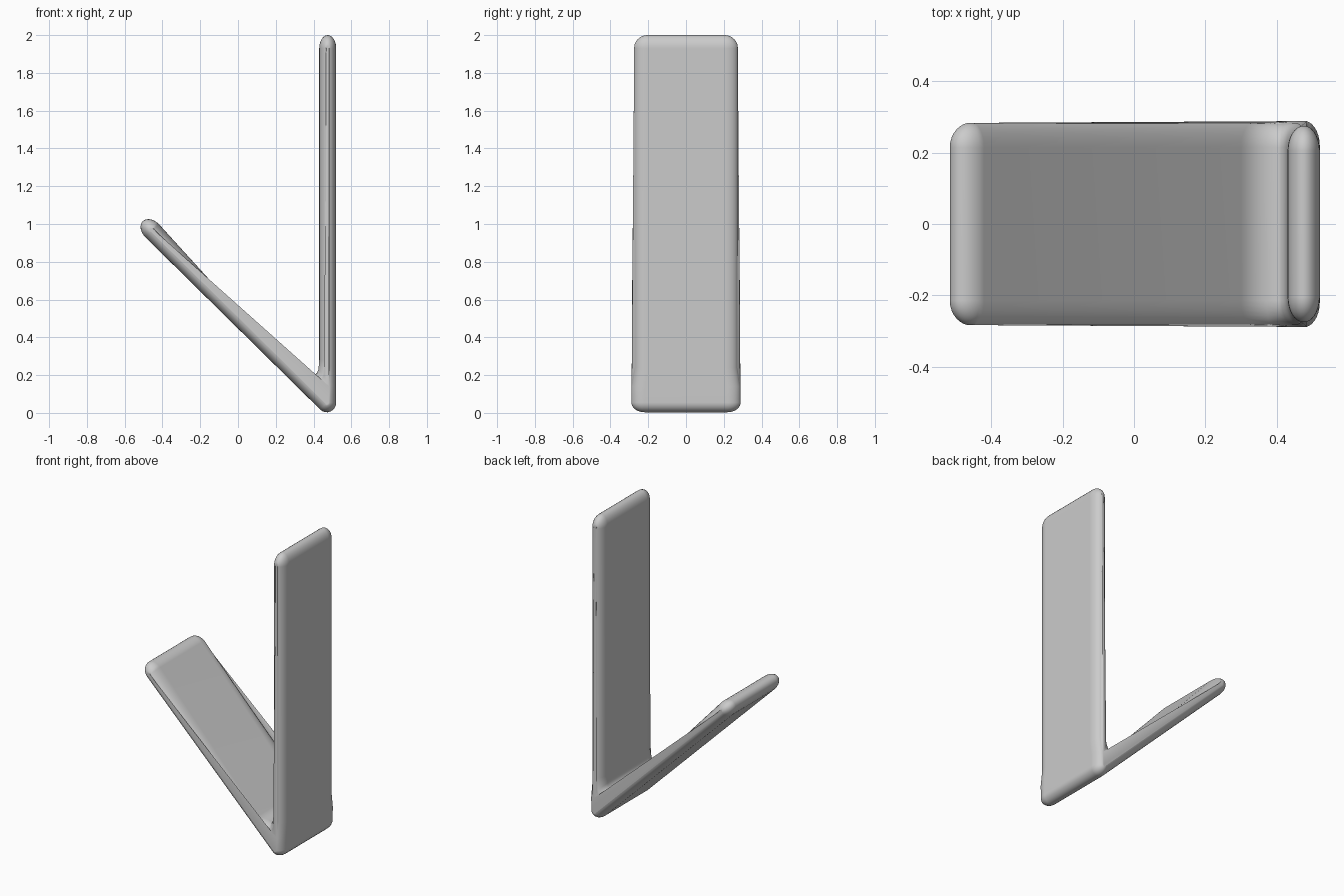
import bpy
import bmesh
from math import sin, cos, radians
from mathutils import Vector

cube = bpy.data.objects.get("Cube")
if cube:
    bpy.data.objects.remove(cube, do_unlink=True)

# Single plain grey
grey = bpy.data.materials.new("plain grey")
grey.use_nodes = True
grey.diffuse_color = (0.6, 0.6, 0.6, 1)
grey.node_tree.nodes["Principled BSDF"].inputs["Base Color"].default_value = (0.6, 0.6, 0.6, 1)

UPRIGHT, SLANT, BASE = 0.275, 0.284, 0.289   # half widths of each zone
ROUND = 0.07                                 # depth of the rounded side edges
outline = []                                 # (core point, offset to surface, half width)


def add(core, offset, width):
    outline.append((Vector(core), Vector(offset), width))


def arc(core, axis, length, radius, start, end, steps, width):
    """Elliptical arc about a core point, angles measured from the axis."""
    axis = Vector(axis).normalized()
    side = Vector((-axis.y, axis.x))
    for i in range(steps + 1):
        a = radians(start + (end - start) * i / steps)
        add(core, axis * cos(a) * length + side * sin(a) * radius, width)


# Outer heel, from the slanted underside round to the upright
arc((0.47, 0.055), (1, 0), 0.05, 0.052, -135, 0, 8, BASE)
add((0.475, 0.14), (0.045, 0), BASE)
add((0.475, 0.24), (0.045, 0), UPRIGHT)
# Rounded top of the upright
arc((0.475, 1.93), (0, 1), 0.07, 0.045, -90, 90, 12, UPRIGHT)
# Soft fillet inside the bend
add((0.475, 0.28), (-0.045, 0), UPRIGHT)
add((0.462, 0.19), (-0.036, 0.04), SLANT)
add((0.445, 0.15), (-0.028, 0.06), SLANT)
add((0.42, 0.135), (-0.018, 0.061), SLANT)
add((0.385, 0.15), (-0.013, 0.052), SLANT)
add((0.335, 0.175), (-0.036, 0.036), SLANT)
# Rounded end of the slanted arm
arc((-0.455, 0.965), (-1, 1), 0.07, 0.05, -90, 90, 12, SLANT)

# Cross-sections through the depth, shrinking toward both sides
angles = [0, 12, 24, 36, 48, 60, 70, 80]
sections = [(-1, a) for a in reversed(angles)] + [(1, a) for a in angles]
bm = bmesh.new()
rings = []
for sign, angle in sections:
    scale = cos(radians(angle))
    inset = ROUND * (1 - sin(radians(angle)))
    ring = []
    for core, offset, width in outline:
        p = core + offset * scale
        ring.append(bm.verts.new((p.x, sign * (width - inset), p.y)))
    rings.append(ring)

count = len(outline)
for a, b in zip(rings, rings[1:]):
    for i in range(count):
        j = (i + 1) % count
        bm.faces.new((a[i], a[j], b[j], b[i]))
caps = [bm.faces.new(rings[0]), bm.faces.new(rings[-1])]
bmesh.ops.triangulate(bm, faces=caps)
bmesh.ops.recalc_face_normals(bm, faces=bm.faces)
for face in bm.faces:
    face.smooth = True

mesh = bpy.data.meshes.new("bent_slab")
bm.to_mesh(mesh)
bm.free()
mesh.materials.append(grey)
slab = bpy.data.objects.new("bent_slab", mesh)
bpy.context.collection.objects.link(slab)

# Keep the broad faces shaded flat beside the rounded edges
normals = slab.modifiers.new("weighted_normals", 'WEIGHTED_NORMAL')
normals.keep_sharp = True
